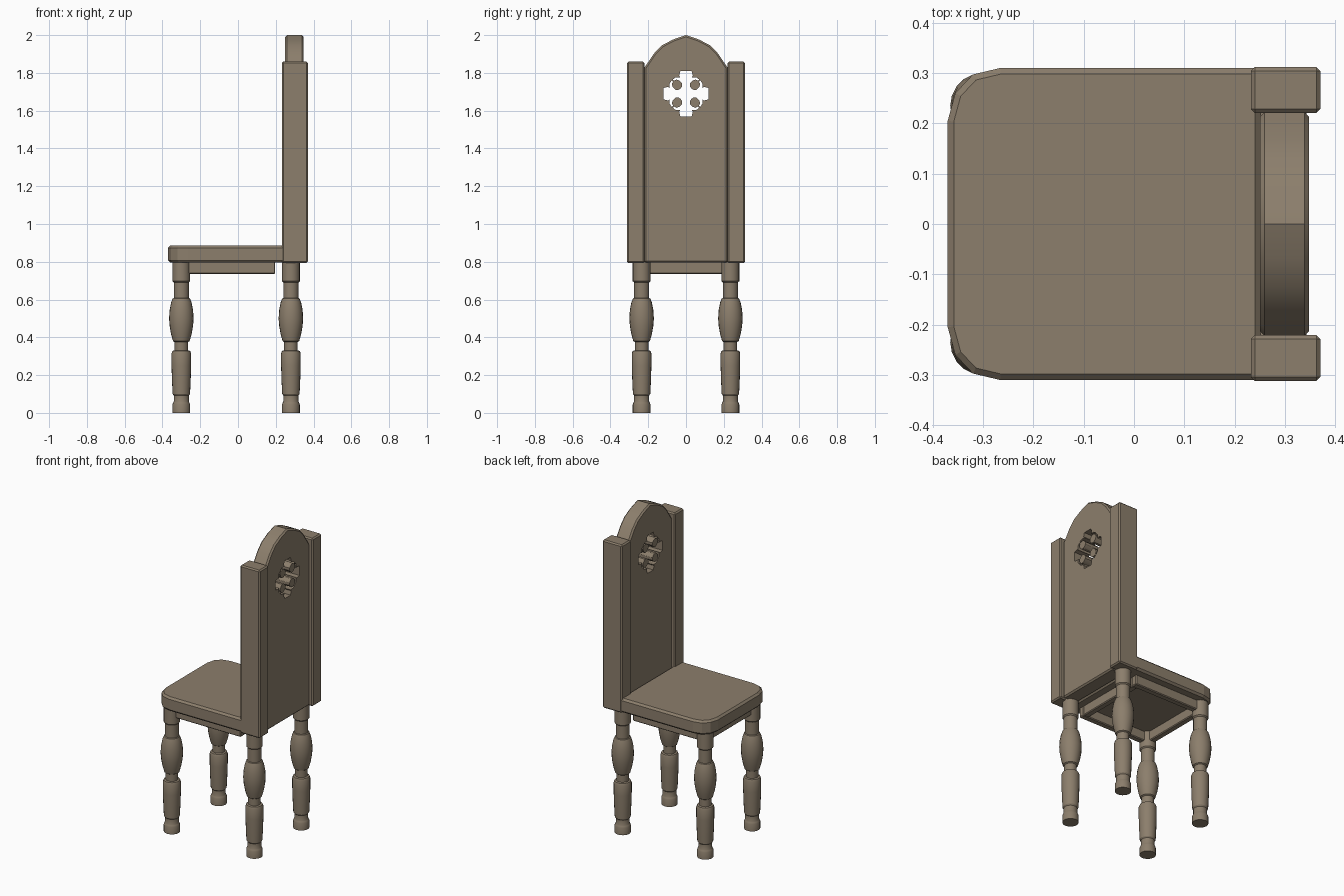
import bpy, bmesh, math

if "Cube" in bpy.data.objects:
    bpy.data.objects.remove(bpy.data.objects["Cube"])

wood = bpy.data.materials.new("brown wood")
wood.diffuse_color = (0.262, 0.210, 0.150, 1)
wood.use_nodes = True
wood.node_tree.nodes["Principled BSDF"].inputs["Base Color"].default_value = wood.diffuse_color


def add_object(name, bm):
    bmesh.ops.recalc_face_normals(bm, faces=bm.faces)
    me = bpy.data.meshes.new(name)
    bm.to_mesh(me)
    bm.free()
    ob = bpy.data.objects.new(name, me)
    bpy.context.collection.objects.link(ob)
    me.materials.append(wood)
    return ob


def prism(name, points, offset, bevel=0.0):
    """Extrude a 3D outline by an offset and chamfer its sharp edges."""
    bm = bmesh.new()
    face = bm.faces.new([bm.verts.new(p) for p in points])
    ext = bmesh.ops.extrude_face_region(bm, geom=[face], use_keep_orig=True)
    moved = [g for g in ext["geom"] if isinstance(g, bmesh.types.BMVert)]
    bmesh.ops.translate(bm, verts=moved, vec=offset)
    bmesh.ops.recalc_face_normals(bm, faces=bm.faces)
    if bevel:
        sharp = [e for e in bm.edges if e.calc_face_angle(0) > math.radians(45)]
        bmesh.ops.bevel(bm, geom=sharp, offset=bevel, segments=1,
                        profile=0.5, affect='EDGES')
    return add_object(name, bm)


def box(name, x0, x1, y0, y1, z0, z1, bevel):
    pts = [(x0, y0, z0), (x1, y0, z0), (x1, y1, z0), (x0, y1, z0)]
    return prism(name, pts, (0, 0, z1 - z0), bevel)


def smooth(ob, degrees=30):
    bpy.ops.object.select_all(action='DESELECT')
    ob.select_set(True)
    bpy.context.view_layer.objects.active = ob
    bpy.ops.object.shade_smooth_by_angle(angle=math.radians(degrees))


# seat with rounded front corners
half = [(0.252, 0.31), (-0.265, 0.31), (-0.32, 0.297), (-0.355, 0.26), (-0.37, 0.205)]
outline = half + [(x, -y) for x, y in reversed(half)]
prism("seat", [(x, y, 0.796) for x, y in outline], (0, 0, 0.09), 0.012)

# back posts
for side, s in (("left", 1), ("right", -1)):
    y0, y1 = sorted((s * 0.22, s * 0.312))
    box("back_post_" + side, 0.232, 0.37, y0, y1, 0.793, 1.86, 0.008)

# arched back panel
arch = [(0.222, 0.796), (0.222, 1.825), (0.205, 1.85), (0.17, 1.902), (0.127, 1.946),
        (0.068, 1.977)]
outline = arch + [(0, 2.0)] + [(-y, z) for y, z in reversed(arch)]
panel = prism("back_panel", [(0.25, y, z) for y, z in outline], (0.098, 0, 0), 0.009)

# pierced cross in the panel: an eighth of the outline, mirrored and turned
eighth = [(0.12, 0.03), (0.095, 0.036), (0.087, 0.03), (0.086, 0.055), (0.075, 0.070),
          (0.068, 0.063), (0.075, 0.052), (0.070, 0.035), (0.055, 0.020),
          (0.040, 0.020), (0.028, 0.028)]
quarter = eighth + [(b, a) for a, b in reversed(eighth[:-1])]
cross = []
for k in range(4):
    c, s = round(math.cos(k * math.pi / 2)), round(math.sin(k * math.pi / 2))
    cross += [(0.15, a * c - b * s, 1.69 + a * s + b * c) for a, b in quarter]
cutter = prism("cross_cutter", cross, (0.3, 0, 0))
cutter.hide_render = True
mod = panel.modifiers.new("cross", 'BOOLEAN')
mod.operation, mod.solver, mod.object = 'DIFFERENCE', 'EXACT', cutter
bpy.context.view_layer.objects.active = panel
bpy.ops.object.modifier_apply(modifier=mod.name)
bpy.data.objects.remove(cutter)
smooth(panel)

# apron rails under the seat
for side, s in (("left", 1), ("right", -1)):
    y0, y1 = sorted((s * 0.215, s * 0.255))
    box("apron_side_" + side, -0.32, 0.197, y0, y1, 0.735, 0.80, 0.005)
box("apron_front", -0.32, -0.28, -0.22, 0.22, 0.735, 0.80, 0.005)
box("apron_back", 0.157, 0.197, -0.22, 0.22, 0.735, 0.80, 0.005)

# turned legs: (radius, height)
profile = [(0, 0), (0.047, 0), (0.047, 0.045), (0.043, 0.054), (0.040, 0.060),
           (0.040, 0.092), (0.046, 0.100), (0.049, 0.16), (0.052, 0.25), (0.052, 0.315),
           (0.047, 0.328), (0.036, 0.331), (0.036, 0.375), (0.044, 0.380), (0.054, 0.415),
           (0.062, 0.46), (0.065, 0.50), (0.062, 0.545), (0.054, 0.585), (0.046, 0.605),
           (0.040, 0.608), (0.040, 0.690), (0.047, 0.697), (0.047, 0.80), (0, 0.80)]


def turned_leg(name, x, y, sides=20):
    bm = bmesh.new()
    vs = [bm.verts.new((r, 0, z)) for r, z in profile]
    es = [bm.edges.new(p) for p in zip(vs, vs[1:])]
    bmesh.ops.spin(bm, geom=vs + es, cent=(0, 0, 0), axis=(0, 0, 1),
                   angle=2 * math.pi, steps=sides, use_merge=True)
    bmesh.ops.remove_doubles(bm, verts=bm.verts, dist=1e-5)
    ob = add_object(name, bm)
    ob.location = (x, y, 0)
    smooth(ob)


for end, x in (("front", -0.30), ("back", 0.28)):
    for side, y in (("left", 0.235), ("right", -0.235)):
        turned_leg(f"{end}_leg_{side}", x, y)
